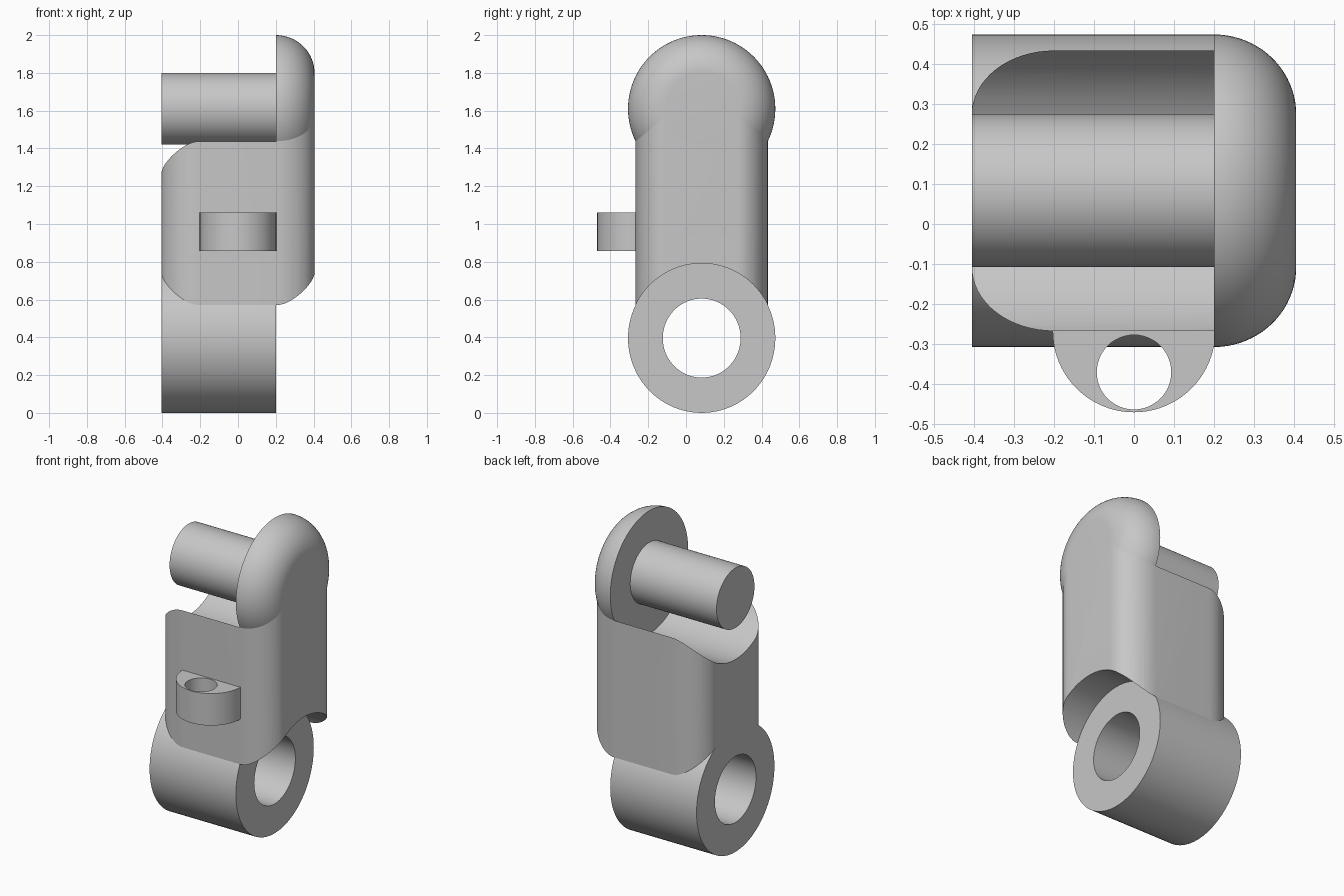
import bpy, bmesh, math

if "Cube" in bpy.data.objects:
    bpy.data.objects.remove(bpy.data.objects["Cube"])

YC = 0.083          # y of the ring, peg and body axis
Z_LOW, Z_TOP = 0.396, 1.61
N = 96

grey = bpy.data.materials.new("light grey")
grey.diffuse_color = (0.57, 0.57, 0.57, 1)
grey.use_nodes = True
grey.node_tree.nodes["Principled BSDF"].inputs["Base Color"].default_value = grey.diffuse_color


def finish(name, bm):
    bmesh.ops.remove_doubles(bm, verts=bm.verts, dist=1e-5)
    bmesh.ops.recalc_face_normals(bm, faces=bm.faces)
    me = bpy.data.meshes.new(name)
    bm.to_mesh(me)
    bm.free()
    me.materials.append(grey)
    ob = bpy.data.objects.new(name, me)
    bpy.context.collection.objects.link(ob)
    return ob


def lathe(name, profile, zc, closed=False, zscale=1.0):
    """Revolve (x, radius) points about the x-direction axis at YC, zc."""
    bm = bmesh.new()
    rings = []
    for x, r in profile:
        rings.append([bm.verts.new((x, YC + r * math.cos(2 * math.pi * i / N),
                                    zc + zscale * r * math.sin(2 * math.pi * i / N)))
                      for i in range(N)])
    pairs = list(zip(rings, rings[1:]))
    if closed:
        pairs.append((rings[-1], rings[0]))
    else:
        bm.faces.new(rings[0])
        bm.faces.new(rings[-1])
    for a, b in pairs:
        for i in range(N):
            j = (i + 1) % N
            bm.faces.new((a[i], a[j], b[j], b[i]))
    return finish(name, bm)


def prism(name, outline, z0, z1):
    bm = bmesh.new()
    f = bm.faces.new([bm.verts.new((x, y, z0)) for x, y in outline])
    ext = bmesh.ops.extrude_face_region(bm, geom=[f])["geom"]
    up = [v for v in ext if isinstance(v, bmesh.types.BMVert)]
    bmesh.ops.translate(bm, verts=up, vec=(0, 0, z1 - z0))
    if f.is_valid and not any(len(e.link_faces) == 1 for e in bm.edges):
        pass
    else:
        bmesh.ops.holes_fill(bm, edges=[e for e in bm.edges if len(e.link_faces) == 1])
    return finish(name, bm)


def cut(ob, cutter):
    m = ob.modifiers.new("cut", "BOOLEAN")
    m.operation = "DIFFERENCE"
    m.solver = "EXACT"
    m.object = cutter
    bpy.context.view_layer.objects.active = ob
    bpy.ops.object.modifier_apply(modifier=m.name)
    bpy.data.objects.remove(cutter)


def arc(cx, cy, rx, ry, a0, a1, n):
    return [(cx + rx * math.cos(math.radians(a0 + (a1 - a0) * i / n)),
             cy + ry * math.sin(math.radians(a0 + (a1 - a0) * i / n))) for i in range(n + 1)]


# Lower ring and upper peg
ring = lathe("lower_ring", [(-0.405, 0.39), (0.2, 0.39), (0.2, 0.206), (-0.405, 0.206)],
             Z_LOW, closed=True, zscale=1.015)
peg = lathe("hinge_peg", [(-0.405, 0.19), (0.21, 0.19)], Z_TOP)

# Rounded end disc that carries the peg
disc = lathe("end_disc", arc(0.2, 0.19, 0.205, 0.2, 90, 0, 20), Z_TOP)

# Body with rounded upright corners, hollowed at both ends to clear the rings
outline = []
for sx, sy, a in ((1, 1, 0), (-1, 1, 90), (-1, -1, 180), (1, -1, 270)):
    outline += arc(sx * 0.2, YC + sy * 0.19, 0.205, 0.16, a, a + 90, 16)
body = prism("body", outline, 0.41, 1.6)
cut(body, lathe("upper_cutter", [(-1, 0.39), (0.2, 0.39)], Z_TOP))
cut(body, lathe("lower_cutter", [(0.2, 0.39), (1, 0.39)], Z_LOW, zscale=1.015))
cut(body, lathe("inner_cutter", [(-1, 0.36), (0.3, 0.36)], Z_LOW))

# Half-round front tab with an upright hole
tab = prism("front_tab", arc(0, -0.267, 0.203, 0.203, 180, 360, 40)
            + [(0.203, -0.25), (-0.203, -0.25)], 0.857, 1.06)
cut(tab, prism("tab_cutter", arc(0, -0.37, 0.093, 0.093, 0, 352.5, 47), 0.7, 1.2))

# Smooth curved sides, keep the edges sharp
bpy.ops.object.select_all(action="DESELECT")
for ob in (ring, peg, disc, body, tab):
    ob.select_set(True)
bpy.context.view_layer.objects.active = body
bpy.ops.object.shade_smooth_by_angle(angle=math.radians(30))
